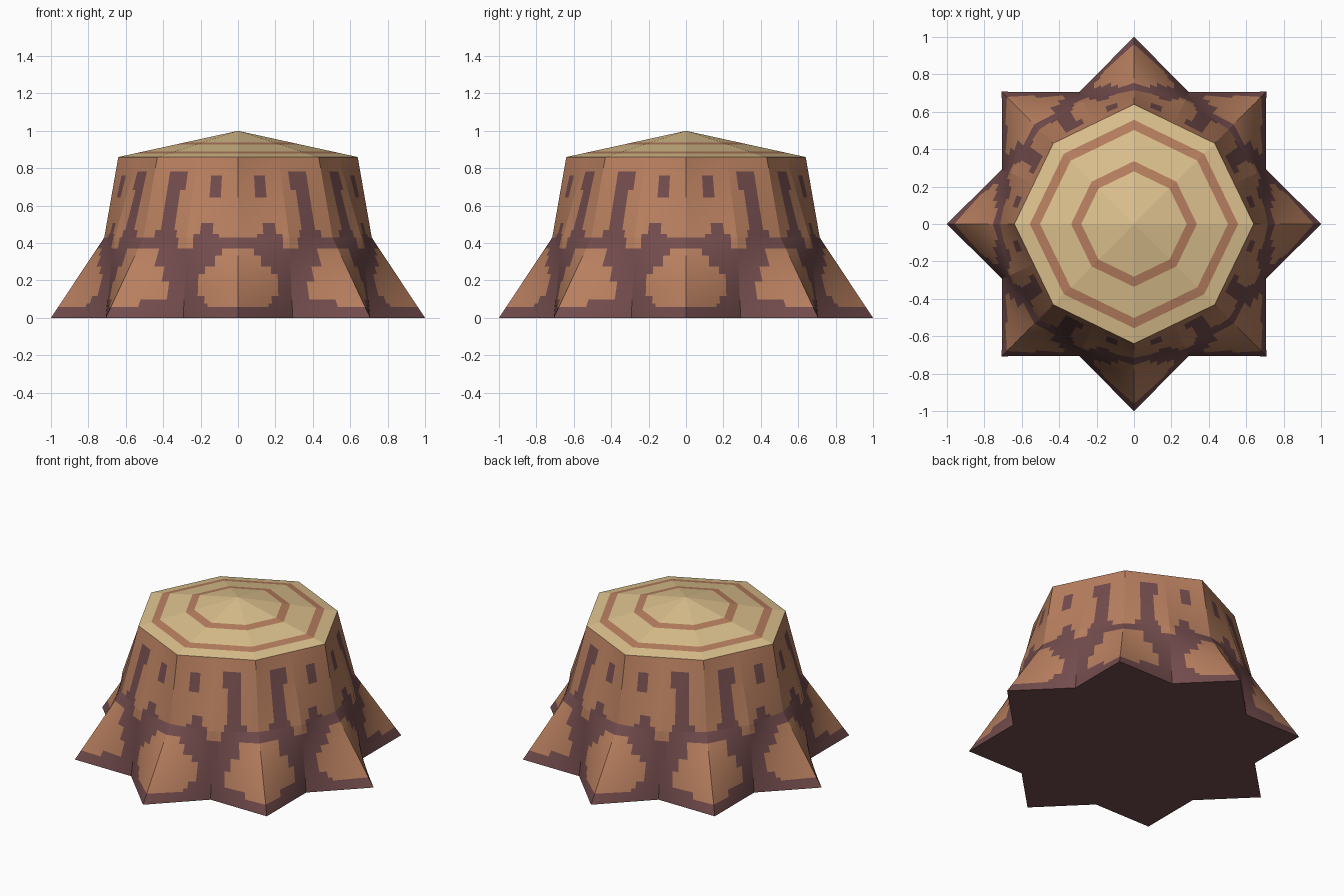
import bpy, bmesh, math

if "Cube" in bpy.data.objects:
    bpy.data.objects.remove(bpy.data.objects["Cube"])

COLS, ROWS = 16, 22          # cells per half-facet, rows per band
Z_MID, Z_TOP, Z_PEAK = 0.43, 0.86, 1.0


def srgb(r, g, b):
    def lin(c):
        c /= 255
        return c / 12.92 if c <= 0.04045 else ((c + 0.055) / 1.055) ** 2.4
    return (lin(r), lin(g), lin(b), 1)


def material(name, rgb):
    m = bpy.data.materials.new(name)
    m.diffuse_color = srgb(*rgb)
    m.use_nodes = True
    m.node_tree.nodes["Principled BSDF"].inputs["Base Color"].default_value = m.diffuse_color
    return m


bark = material("bark_brown", (184, 127, 95))
dark = material("dark_bark", (115, 76, 77))
wood = material("cut_wood", (222, 194, 143))


def make_object(name, bm, mats):
    me = bpy.data.meshes.new(name)
    bm.to_mesh(me)
    bm.free()
    for m in mats:
        me.materials.append(m)
    ob = bpy.data.objects.new(name, me)
    bpy.context.collection.objects.link(ob)


def polar(r, i):
    a = math.radians(22.5 * i)
    return r * math.cos(a), r * math.sin(a)


# Three 16-point rings: star foot, waist, octagonal top
foot = [polar(0.765 if i % 2 else 1.0, i) for i in range(16)]
waist = [polar(0.715, i) for i in range(16)]
octo = [polar(0.61 if k % 2 else 0.64, 2 * k) for k in range(8)]
top = []
for k in range(8):
    a, b = octo[k], octo[(k + 1) % 8]
    top += [a, ((a[0] + b[0]) / 2, (a[1] + b[1]) / 2)]


def along(ring, p):
    i = int(p)
    f = p - i
    a, b = ring[i % 16], ring[(i + 1) % 16]
    return a[0] + (b[0] - a[0]) * f, a[1] + (b[1] - a[1]) * f


def wall_point(p, z):
    lo, hi, t = (foot, waist, z / Z_MID) if z <= Z_MID else \
        (waist, top, (z - Z_MID) / (Z_TOP - Z_MID))
    a, b = along(lo, p), along(hi, p)
    return a[0] + (b[0] - a[0]) * t, a[1] + (b[1] - a[1]) * t, z


# Light root patches: (z low, z high, half width)
AXIS_PATCH = [(.05, .08, .55), (.08, .12, .65), (.12, .24, .73),
              (.24, .28, .64), (.28, .33, .42), (.33, .37, .31)]
DIAG_PATCH = [(.06, .09, .35), (.09, .20, .74), (.20, .27, .60), (.27, .37, .46)]
# Dark marks on the upper bark: (s low, s high, z low, z high)
MARKS = [(.40, .63, .65, .765), (1.18, 1.64, .69, .785),
         (1.32, 1.62, .43, .70), (.48, .76, .43, .50), (.40, .85, .43, .455),
         (1.25, 1.75, .43, .47)]


def is_dark(p, z):
    s = p % 4
    s = min(s, 4 - s)        # 0 = axis ridge, 2 = diagonal ridge
    if z > Z_MID:
        return any(a < s < b and c < z < d for a, b, c, d in MARKS)
    if z > 0.37:
        return not .85 < s < 1.18
    for patch, d in ((AXIS_PATCH, s), (DIAG_PATCH, 2 - s)):
        if any(a < z < b and d < w for a, b, w in patch):
            return False
    return True


# Stump body with flared roots
bm = bmesh.new()
n = 16 * COLS
zs = [Z_MID * i / ROWS for i in range(ROWS)] + \
     [Z_MID + (Z_TOP - Z_MID) * i / ROWS for i in range(ROWS + 1)]
grid = [[bm.verts.new(wall_point(j / COLS, z)) for j in range(n)] for z in zs]
for i in range(len(zs) - 1):
    for j in range(n):
        k = (j + 1) % n
        f = bm.faces.new((grid[i][j], grid[i][k], grid[i + 1][k], grid[i + 1][j]))
        f.material_index = int(is_dark((j + .5) / COLS, (zs[i] + zs[i + 1]) / 2))
# Flat underside as a fan
centre = bm.verts.new((0, 0, 0))
for j in range(n):
    bm.faces.new((centre, grid[0][(j + 1) % n], grid[0][j])).material_index = 1
make_object("stump_body", bm, [bark, dark])

# Shallow pointed cut top with two growth rings
bm = bmesh.new()
scales = [1.0, .87, .785, .525, .44]
rings = [[bm.verts.new((x * s, y * s, Z_PEAK - (Z_PEAK - Z_TOP) * s)) for x, y in octo]
         for s in scales]
peak = bm.verts.new((0, 0, Z_PEAK))
for k in range(8):
    m = (k + 1) % 8
    for i in range(4):
        f = bm.faces.new((rings[i][k], rings[i][m], rings[i + 1][m], rings[i + 1][k]))
        f.material_index = i % 2
    bm.faces.new((rings[4][k], rings[4][m], peak))
make_object("cut_top", bm, [wood, bark])
